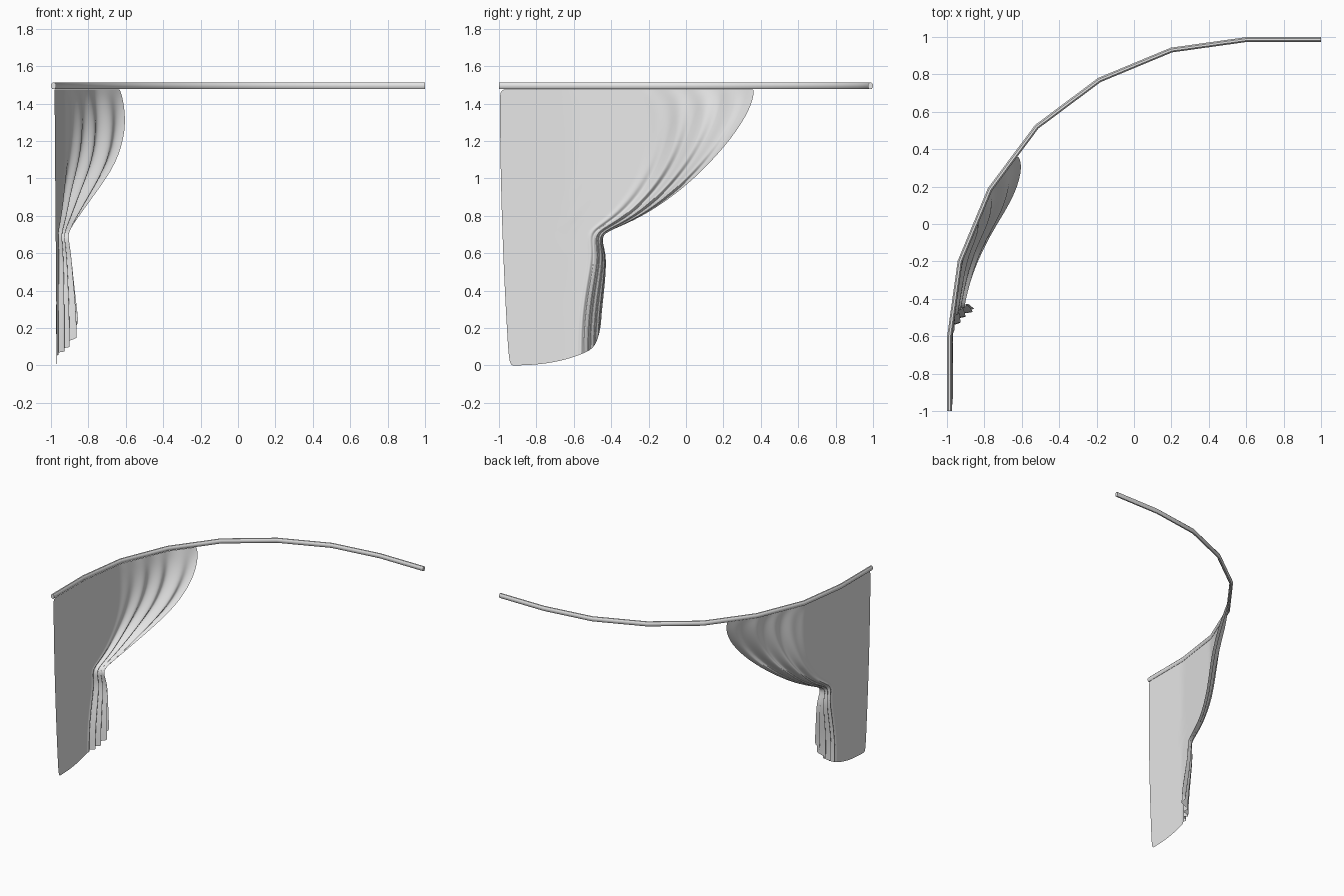
import bpy, bmesh, math
from mathutils import Vector

cube = bpy.data.objects.get("Cube")
if cube:
    bpy.data.objects.remove(cube)


def material(name, rgb):
    m = bpy.data.materials.new(name)
    m.use_nodes = True
    m.diffuse_color = (*rgb, 1)
    m.node_tree.nodes["Principled BSDF"].inputs["Base Color"].default_value = (*rgb, 1)
    return m


def finish(name, bm, mat, angle):
    bmesh.ops.recalc_face_normals(bm, faces=bm.faces)
    me = bpy.data.meshes.new(name)
    bm.to_mesh(me)
    bm.free()
    me.materials.append(mat)
    ob = bpy.data.objects.new(name, me)
    bpy.context.collection.objects.link(ob)
    bpy.ops.object.select_all(action='DESELECT')
    ob.select_set(True)
    bpy.context.view_layer.objects.active = ob
    bpy.ops.object.shade_smooth_by_angle(angle=math.radians(angle))
    return ob


def lerp(a, b, t):
    return a + (b - a) * t


pale = material("pale grey", (0.8, 0.8, 0.8))

# Curved rail: an oval section swept along a quarter bend
half = [(-0.986, -1), (-0.986, -0.6), (-0.93, -0.2), (-0.77, 0.185)]
path = half + [(-0.52, 0.52)] + [(-y, -x) for x, y in reversed(half)]
RAIL_Z, SIDES = 1.495, 8
pts = [Vector((x, y, RAIL_Z)) for x, y in path]
bm = bmesh.new()
rings = []
for i, p in enumerate(pts):
    d = (pts[min(i + 1, len(pts) - 1)] - pts[max(i - 1, 0)]).normalized()
    side = Vector((d.y, -d.x, 0))
    rings.append([bm.verts.new(p + side * 0.014 * math.cos(a) + Vector((0, 0, 0.02 * math.sin(a))))
                  for a in (math.tau * (k + 0.5) / SIDES for k in range(SIDES))])
for a, b in zip(rings, rings[1:]):
    for k in range(SIDES):
        n = (k + 1) % SIDES
        bm.faces.new((a[k], a[n], b[n], b[k]))
bm.faces.new(rings[0])
bm.faces.new(rings[-1])
finish("curtain_rail", bm, pale, 50)


def rail_x(y):
    for (x0, y0), (x1, y1) in zip(path, path[1:]):
        if y <= y1:
            return lerp(x0, x1, (y - y0) / (y1 - y0))
    return path[-1][0]


# Curtain rows: straight edge height, free edge x, y, z, gather, pleat depth
rows = [
    (1.475, -0.635, 0.365, 1.475, 0.0, 0.0),
    (1.40, -0.615, 0.355, 1.40, 0.1, 0.008),
    (1.28, -0.605, 0.28, 1.26, 0.25, 0.014),
    (1.15, -0.655, 0.13, 1.08, 0.45, 0.018),
    (1.02, -0.775, -0.05, 0.915, 0.65, 0.02),
    (0.90, -0.87, -0.25, 0.785, 0.85, 0.02),
    (0.80, -0.91, -0.40, 0.725, 0.95, 0.018),
    (0.73, -0.92, -0.46, 0.69, 1.0, 0.015),
    (0.60, -0.905, -0.425, 0.60, 0.92, 0.022),
    (0.45, -0.895, -0.43, 0.48, 0.8, 0.026),
    (0.30, -0.885, -0.44, 0.38, 0.7, 0.03),
    (0.15, -0.875, -0.45, 0.29, 0.65, 0.03),
    (0.00, -0.87, -0.455, 0.22, 0.65, 0.028),
]
COLS, PLEAT_START, PLEATS = 48, 0.55, 4
bm = bmesh.new()
grid = []
for zf, xe, ye, ze, gather, depth in rows:
    drop = 1 - zf / RAIL_Z
    yf = lerp(-0.995, -0.945, drop ** 2)
    bulge = xe - rail_x(ye)
    line = []
    for i in range(COLS + 1):
        u = 1 - (1 - i / COLS) ** 1.25
        f = lerp(u, 1 - (1 - u) ** 2.4, gather)
        q = max(0, (u - PLEAT_START) / (1 - PLEAT_START))
        y = lerp(yf, ye, f)
        wave = math.sin(math.tau * PLEATS * q) * min(1, q * 3)
        x = rail_x(y) + 0.005 + 0.012 * drop + bulge * q ** 2 + depth * wave
        # the hem stays low until the last folds
        w = lerp(f ** 1.6, 0.5 * f ** 2.5 + 0.5 * q ** 4, max(0, drop - 0.5) * 2)
        line.append(bm.verts.new((x, y, lerp(zf, ze, w))))
    grid.append(line)
for a, b in zip(grid, grid[1:]):
    for i in range(COLS):
        bm.faces.new((a[i], a[i + 1], b[i + 1], b[i]))
curtain = finish("tied_curtain", bm, pale, 180)
sub = curtain.modifiers.new("soft cloth", 'SUBSURF')
sub.levels = sub.render_levels = 2
